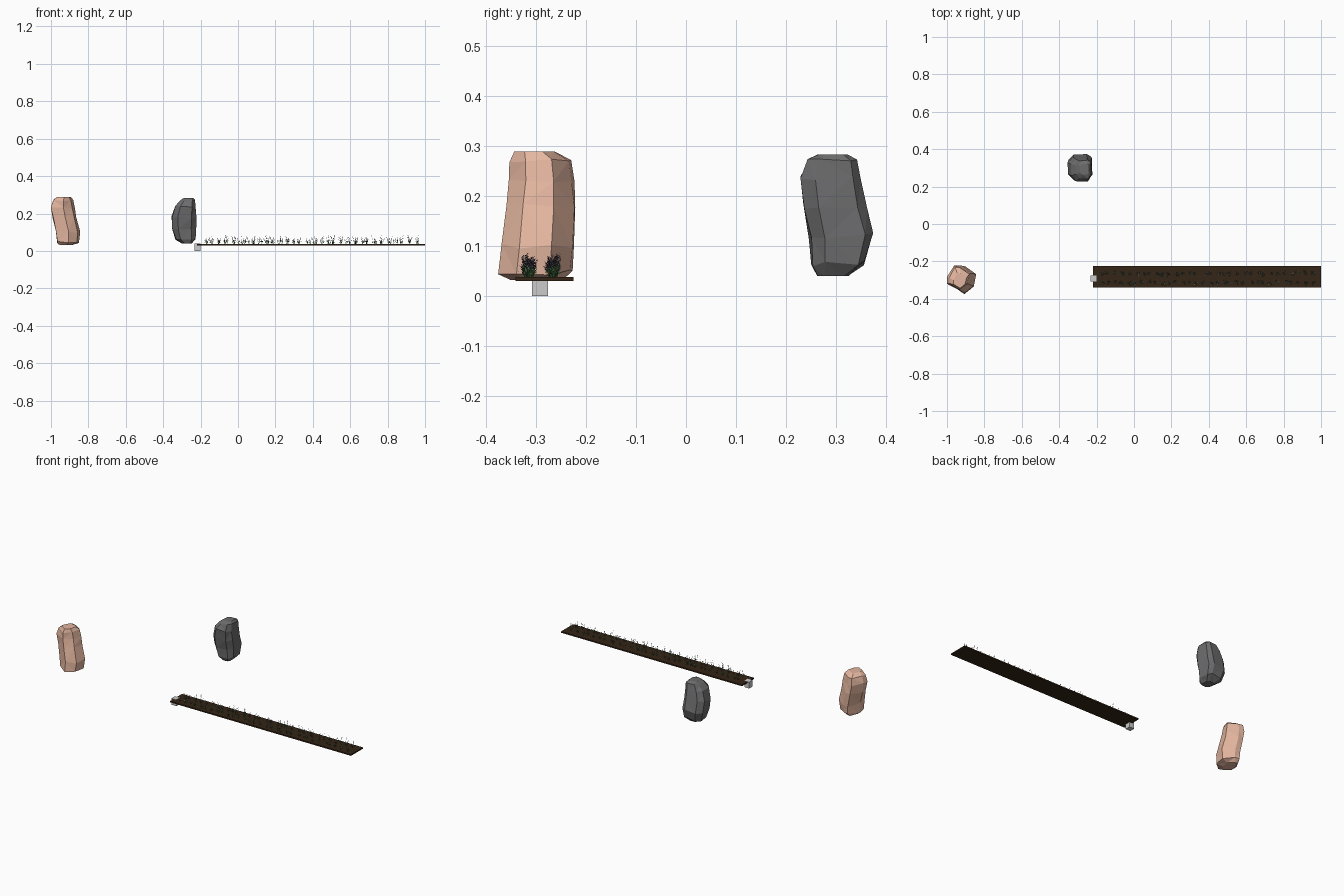
import bpy, bmesh, math, random
from mathutils import Vector

if "Cube" in bpy.data.objects:
    bpy.data.objects.remove(bpy.data.objects["Cube"])

random.seed(4)


def material(name, rgb):
    m = bpy.data.materials.new(name)
    m.diffuse_color = (*rgb, 1)
    m.use_nodes = True
    m.node_tree.nodes["Principled BSDF"].inputs["Base Color"].default_value = m.diffuse_color
    return m


def finish(name, bm, mats=()):
    mesh = bpy.data.meshes.new(name)
    bm.to_mesh(mesh)
    bm.free()
    for m in mats:
        mesh.materials.append(m)
    return mesh


def place(name, mesh, loc=(0, 0, 0), turn=0, scale=1):
    ob = bpy.data.objects.new(name, mesh)
    ob.location = loc
    ob.rotation_euler.z = turn
    ob.scale = (scale,) * 3
    bpy.context.collection.objects.link(ob)
    return ob


def box(name, lo, hi, mats=()):
    bm = bmesh.new()
    bmesh.ops.create_cube(bm, size=1)
    for v in bm.verts:
        v.co = [(a + b) / 2 + c * (b - a) for a, b, c in zip(lo, hi, v.co)]
    place(name, finish(name, bm, mats))


def rock(name, outline, rings, mat, jitter=0.003):
    """Faceted stone: one outline fitted to a stack of x/y extents."""
    bm = bmesh.new()
    loops = []
    for i, (z, x0, x1, y0, y1) in enumerate(rings):
        inner = 0 < i < len(rings) - 1
        loop = []
        for u, v in outline:
            dz = random.uniform(-2, 2) * jitter if inner else 0
            pull = 1 - random.uniform(0, 0.07)
            loop.append(bm.verts.new(((x0 + x1) / 2 + u * pull * (x1 - x0) / 2,
                                      (y0 + y1) / 2 + v * pull * (y1 - y0) / 2,
                                      z + dz)))
        loops.append(loop)
    n = len(outline)
    for a, b in zip(loops, loops[1:]):
        for i in range(n):
            j = (i + 1) % n
            bm.faces.new((a[i], a[j], b[j], b[i]))
    bm.faces.new(loops[0][::-1])
    bm.faces.new(loops[-1])
    bmesh.ops.triangulate(bm, faces=[f for f in bm.faces if len(f.verts) == 4])
    bmesh.ops.recalc_face_normals(bm, faces=bm.faces)
    place(name, finish(name, bm, [mat]))


# Two boulders
rock("pink_boulder",
     [(-1, -.47), (.04, -1), (.8, -.5), (1, .37), (.1, .93), (-.4, 1), (-1, .08)],
     [(.032, -.955, -.885, -.35, -.245), (.047, -.968, -.85, -.378, -.222),
      (.10, -.976, -.841, -.373, -.219), (.18, -.991, -.862, -.363, -.217),
      (.232, -1.002, -.870, -.356, -.221), (.272, -.990, -.880, -.353, -.229),
      (.289, -.968, -.895, -.345, -.26)],
     material("pink_stone", (.78, .47, .35)))
rock("grey_boulder",
     [(-1, -.5), (-.5, -1), (.6, -.95), (1, -.5), (.95, .75), (.55, 1), (-.55, .95), (-1, .5)],
     [(.040, -.30, -.245, .26, .325), (.065, -.335, -.225, .25, .358),
      (.12, -.353, -.221, .243, .376), (.18, -.357, -.221, .232, .362),
      (.235, -.338, -.223, .225, .352), (.268, -.312, -.227, .24, .342),
      (.283, -.29, -.238, .262, .322)],
     material("grey_stone", (.15, .15, .155)))

# Soil strip and the little block under its end
box("soil_bed", (-.22, -.34, .03), (1.0, -.225, .038), [material("soil", (.035, .018, .008))])
box("end_block", (-.233, -.308, 0), (-.2, -.276, .039))

# Flowering plants
stem_mat = material("stem_green", (.08, .18, .06))
leaf_mat = material("leaf_green", (.13, .32, .12))
bloom_mat = material("bloom_purple", (.13, .09, .17))


def blade(bm, base, direction, length, width, slot):
    """Flat diamond used for both leaves and petals."""
    d = direction.normalized()
    side = d.cross(Vector((0, 0, 1))).normalized() * width / 2
    mid = base + d * length * .5
    f = bm.faces.new([bm.verts.new(p) for p in (base, mid + side, base + d * length, mid - side)])
    f.material_index = slot


def around(a, rise):
    return Vector((math.cos(a), math.sin(a), rise))


def plant(name):
    bm = bmesh.new()
    for s in range(3):
        root = around(s * 2.1 + random.random(), 0) * .004
        tip = root + around(s * 2.1 + random.random(), 0) * random.uniform(.002, .011)
        tip.z = random.uniform(.022, .050)
        # tapering three-sided stem
        ring = [bm.verts.new(root + around(k * math.tau / 3, 0) * .0009) for k in range(3)]
        top = bm.verts.new(tip)
        for k in range(3):
            bm.faces.new((ring[k], ring[(k + 1) % 3], top))
        for k in range(4):
            t = random.uniform(.05, .45)
            blade(bm, root.lerp(tip, t), around(random.uniform(0, math.tau), random.uniform(.4, 1.3)),
                  random.uniform(.008, .014), .004, 1)
        for k in range(7):
            blade(bm, root.lerp(tip, .6 + k * .055), around(k * 2.4, .6), .0055, .0035, 2)
    return finish(name, bm, [stem_mat, leaf_mat, bloom_mat])


variants = [plant(f"flower_variant_{i}") for i in range(6)]
for row, y in enumerate((-.314, -.266)):
    count = 32
    for i in range(count):
        x = -.17 + 1.12 * i / (count - 1) + random.uniform(-.012, .012)
        place(f"flower_{row}_{i}", random.choice(variants),
              (x, y + random.uniform(-.006, .006), .038),
              random.uniform(0, math.tau), random.uniform(.7, 1.02))
